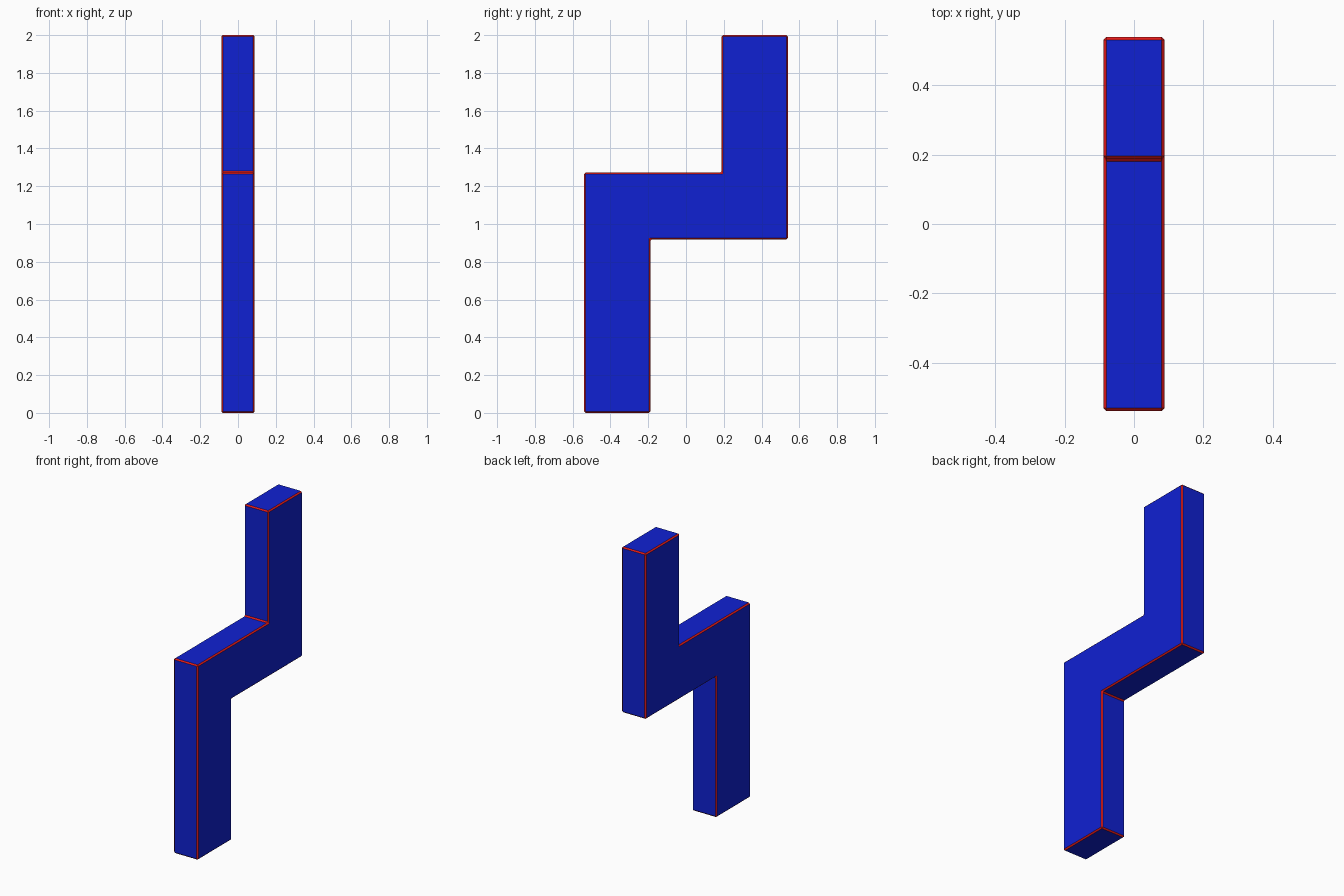
import bpy, bmesh

if "Cube" in bpy.data.objects:
    bpy.data.objects.remove(bpy.data.objects["Cube"])

def material(name, color):
    m = bpy.data.materials.new(name)
    m.diffuse_color = color
    m.use_nodes = True
    m.node_tree.nodes["Principled BSDF"].inputs["Base Color"].default_value = m.diffuse_color
    return m

# Stepped profile (y, z), extruded across x
HALF = 0.088
profile = [(-0.54, 0), (-0.188, 0), (-0.188, 0.919), (0.54, 0.919),
           (0.54, 2), (0.188, 2), (0.188, 1.272), (-0.54, 1.272)]

bm = bmesh.new()
face = bm.faces.new([bm.verts.new((-HALF, y, z)) for y, z in profile])
ext = bmesh.ops.extrude_face_region(bm, geom=[face])
verts = [v for v in ext["geom"] if isinstance(v, bmesh.types.BMVert)]
bmesh.ops.translate(bm, verts=verts, vec=(2 * HALF, 0, 0))
bmesh.ops.recalc_face_normals(bm, faces=bm.faces)
mesh = bpy.data.meshes.new("zigzag_block")
bm.to_mesh(mesh)
bm.free()

block = bpy.data.objects.new("zigzag_block", mesh)
bpy.context.collection.objects.link(block)

# Blue body with thin red chamfered edges
mesh.materials.append(material("body_blue", (0.005, 0.015, 0.65, 1)))
mesh.materials.append(material("edge_red", (0.8, 0.01, 0.01, 1)))
bevel = block.modifiers.new("edge_chamfer", "BEVEL")
bevel.width = 0.008
bevel.segments = 1
bevel.material = 1
